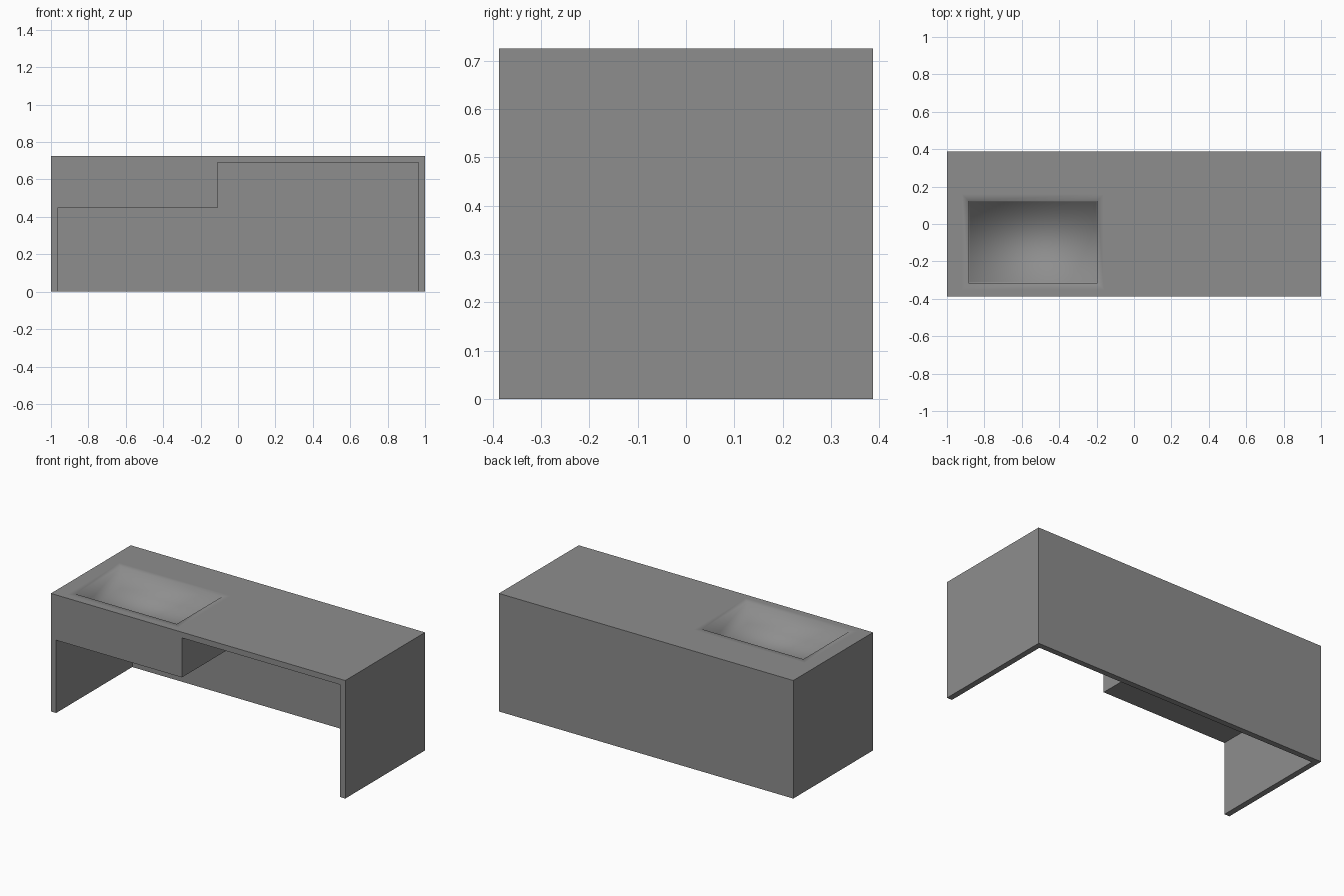
import bpy
import bmesh
from mathutils import Vector

old = bpy.data.objects.get("Cube")
if old:
    bpy.data.objects.remove(old, do_unlink=True)

HALF_W, HALF_D, HEIGHT = 1.0, 0.387, 0.725
WALL = 0.035
HOUSING_X, HOUSING_Z = -0.11, 0.447
BASIN_X, BASIN_Y = (-0.87, -0.21), (-0.30, 0.11)
BASIN_DEPTH, RIM = 0.13, 0.05

# Single grey finish
grey = bpy.data.materials.new("counter grey")
grey.use_nodes = True
colour = (0.27, 0.27, 0.27, 1)
grey.diffuse_color = colour
grey.node_tree.nodes["Principled BSDF"].inputs["Base Color"].default_value = colour


def make_object(name, bm):
    bmesh.ops.recalc_face_normals(bm, faces=bm.faces[:])
    mesh = bpy.data.meshes.new(name)
    bm.to_mesh(mesh)
    bm.free()
    mesh.materials.append(grey)
    obj = bpy.data.objects.new(name, mesh)
    bpy.context.collection.objects.link(obj)
    return obj


# Counter block
bm = bmesh.new()
bmesh.ops.create_cube(bm, size=1)
bmesh.ops.scale(bm, vec=(2 * HALF_W, 2 * HALF_D, HEIGHT), verts=bm.verts)
bmesh.ops.translate(bm, vec=(0, 0, HEIGHT / 2), verts=bm.verts)

# Mark out the basin surround on the top
for axis, (low, high) in ((Vector((1, 0, 0)), BASIN_X), (Vector((0, 1, 0)), BASIN_Y)):
    for place in (low - RIM, high + RIM):
        bmesh.ops.bisect_plane(bm, geom=bm.verts[:] + bm.edges[:] + bm.faces[:],
                               plane_co=axis * place, plane_no=axis)
middle = Vector((sum(BASIN_X) / 2, sum(BASIN_Y) / 2, HEIGHT))
basin = min(bm.faces, key=lambda f: (f.calc_center_median() - middle).length)

# Soft rim, then slightly tapered walls down to the basin floor
rim = bmesh.ops.inset_individual(bm, faces=[basin], thickness=RIM)["faces"]
walls = bmesh.ops.inset_individual(bm, faces=[basin], thickness=0.008)["faces"]
for vert in basin.verts:
    vert.co.z = HEIGHT - BASIN_DEPTH
for face in rim + walls + [basin]:
    face.smooth = True
counter = make_object("vanity_counter", bm)

# Open knee space, stepping down under the basin housing
inner = HALF_W - WALL
profile = [(-inner, -0.1), (inner, -0.1), (inner, HEIGHT - WALL),
           (HOUSING_X, HEIGHT - WALL), (HOUSING_X, HOUSING_Z), (-inner, HOUSING_Z)]
bm = bmesh.new()
front = bm.faces.new([bm.verts.new((x, -HALF_D - 0.1, z)) for x, z in profile])
extruded = bmesh.ops.extrude_face_region(bm, geom=[front], use_keep_orig=True)["geom"]
for vert in (g for g in extruded if isinstance(g, bmesh.types.BMVert)):
    vert.co.y = HALF_D - WALL
cutter = make_object("knee_space_cutter", bm)
cutter.hide_render = True

# Cut the knee space and drop the cutter
cut = counter.modifiers.new("knee_space", "BOOLEAN")
cut.operation = "DIFFERENCE"
cut.solver = "EXACT"
cut.object = cutter
bpy.context.view_layer.objects.active = counter
counter.select_set(True)
bpy.ops.object.modifier_apply(modifier=cut.name)
bpy.data.objects.remove(cutter, do_unlink=True)
